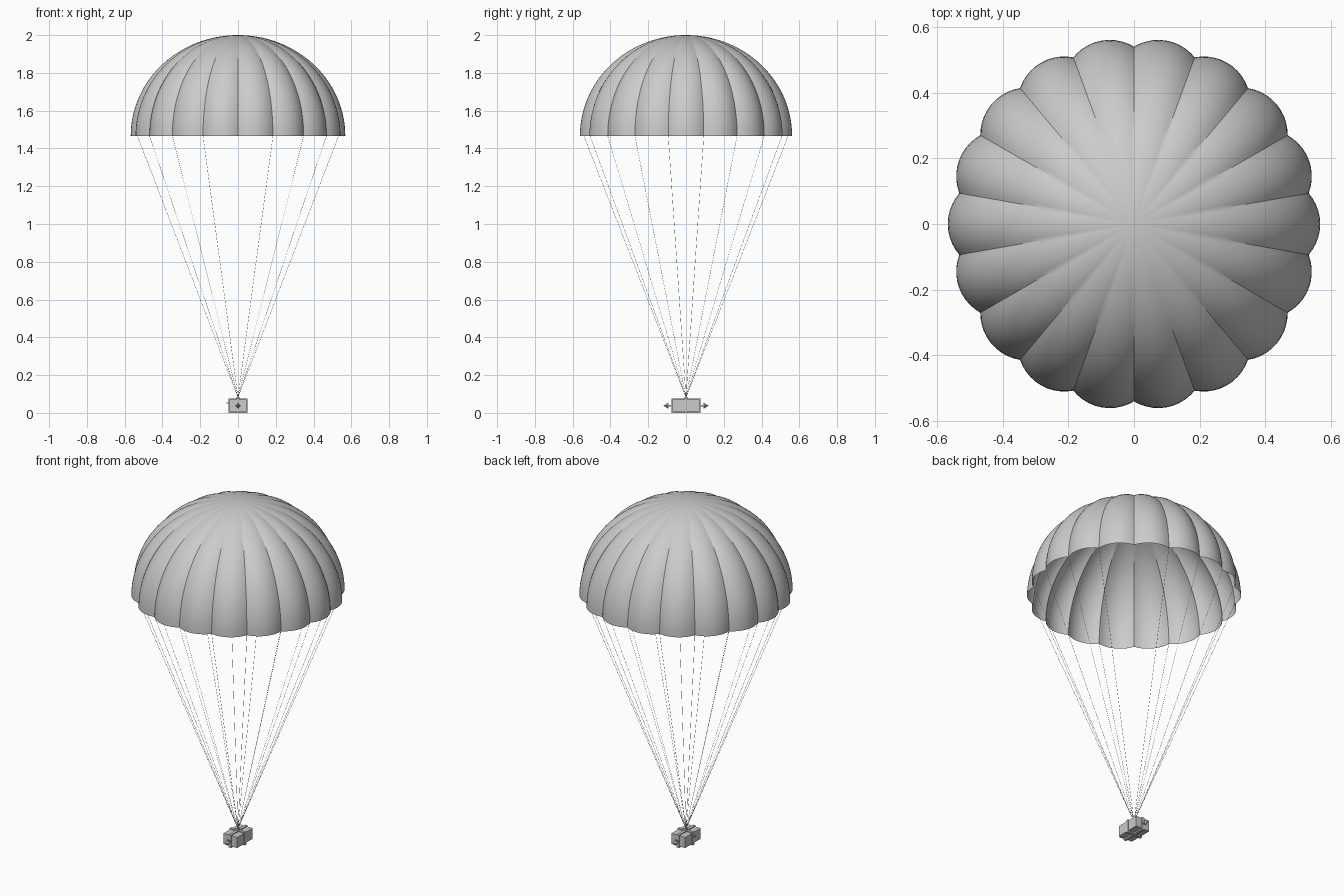
import bpy, bmesh, math
from mathutils import Vector, Matrix

cube = bpy.data.objects.get("Cube")
if cube:
    bpy.data.objects.remove(cube, do_unlink=True)

GORES, STEPS, RINGS = 18, 10, 28
RIM_Z, HEIGHT = 1.467, 0.533
SEAM_R, PEAK_R = 0.541, 0.568
HALF = math.pi / GORES

grey = bpy.data.materials.new("plain grey")
grey.use_nodes = True
colour = (0.6, 0.6, 0.6, 1)
grey.diffuse_color = colour
grey.node_tree.nodes["Principled BSDF"].inputs["Base Color"].default_value = colour


def finish(name, bm, smooth=False):
    mesh = bpy.data.meshes.new(name)
    bmesh.ops.recalc_face_normals(bm, faces=bm.faces)
    bm.to_mesh(mesh)
    bm.free()
    mesh.materials.append(grey)
    obj = bpy.data.objects.new(name, mesh)
    bpy.context.collection.objects.link(obj)
    if smooth:
        bpy.ops.object.select_all(action="DESELECT")
        obj.select_set(True)
        bpy.context.view_layer.objects.active = obj
        bpy.ops.object.shade_smooth_by_angle(angle=math.radians(30))
    return obj


def box(bm, centre, size):
    bmesh.ops.create_cube(bm, size=1, matrix=Matrix.Translation(centre) @ Matrix.Diagonal((*size, 1)))


# Scalloped rim outline: one circular arc per gore, seam to seam
chord_x, chord_y = SEAM_R * math.cos(HALF), SEAM_R * math.sin(HALF)
sag = PEAK_R - chord_x
arc_r = (chord_y ** 2 + sag ** 2) / (2 * sag)
sweep = math.asin(chord_y / arc_r)
outline = []
for g in range(GORES):
    for s in range(STEPS):
        a = sweep * (2 * s / STEPS - 1)
        p = Vector((PEAK_R - arc_r + arc_r * math.cos(a), arc_r * math.sin(a), 0))
        outline.append(Matrix.Rotation(2 * HALF * g, 3, "Z") @ p)

# Canopy: the outline shrinks along a quarter ellipse up to the crown
bm = bmesh.new()
rings = []
for r in range(RINGS):
    t = math.pi / 2 * r / RINGS
    lift = Vector((0, 0, RIM_Z + HEIGHT * math.sin(t)))
    rings.append([bm.verts.new(p * math.cos(t) + lift) for p in outline])
crown = bm.verts.new((0, 0, RIM_Z + HEIGHT))
n = len(outline)
for i in range(n):
    j = (i + 1) % n
    for low, high in zip(rings, rings[1:]):
        bm.faces.new((low[i], low[j], high[j], high[i]))
    bm.faces.new((rings[-1][i], rings[-1][j], crown))
finish("canopy", bm, smooth=True)

# Suspension lines from every seam to the top of the load
lines = bpy.data.curves.new("suspension_lines", "CURVE")
lines.dimensions = "3D"
lines.bevel_depth = 0.0007
lines.bevel_resolution = 0
lines.materials.append(grey)
for g in range(GORES):
    a = HALF * (2 * g + 1)
    spline = lines.splines.new("POLY")
    spline.points.add(1)
    spline.points[0].co = (0, 0, 0.082, 1)
    spline.points[1].co = (SEAM_R * math.cos(a), SEAM_R * math.sin(a), RIM_Z, 1)
bpy.context.collection.objects.link(bpy.data.objects.new("suspension_lines", lines))

# Crate
bm = bmesh.new()
box(bm, (0, 0, 0.039), (0.09, 0.144, 0.062))
finish("crate", bm)

# Straps around the crate, both ways
bm = bmesh.new()
box(bm, (0, 0, 0.0375), (0.098, 0.016, 0.075))
box(bm, (0, 0, 0.0375), (0.016, 0.152, 0.075))
finish("crate_straps", bm)

# Lifting ring block where the lines meet
bm = bmesh.new()
box(bm, (0, 0, 0.078), (0.014, 0.014, 0.012))
finish("line_anchor", bm)

# Buckle on the crate's right side
bm = bmesh.new()
box(bm, (-0.054, 0, 0.053), (0.016, 0.012, 0.006))
finish("side_buckle", bm)

# Pointed fittings on both ends: a stem, a crossbar and a spike
for side, name in ((-1, "front_fitting"), (1, "back_fitting")):
    bm = bmesh.new()
    box(bm, (0, side * 0.085, 0.038), (0.008, 0.03, 0.008))
    box(bm, (0, side * 0.095, 0.038), (0.006, 0.006, 0.03))
    turn = Matrix.Rotation(-side * math.pi / 2, 4, "X")
    bmesh.ops.create_cone(bm, cap_ends=True, segments=4, radius1=0.014, radius2=0, depth=0.022,
                          matrix=Matrix.Translation((0, side * 0.108, 0.038)) @ turn)
    finish(name, bm)
